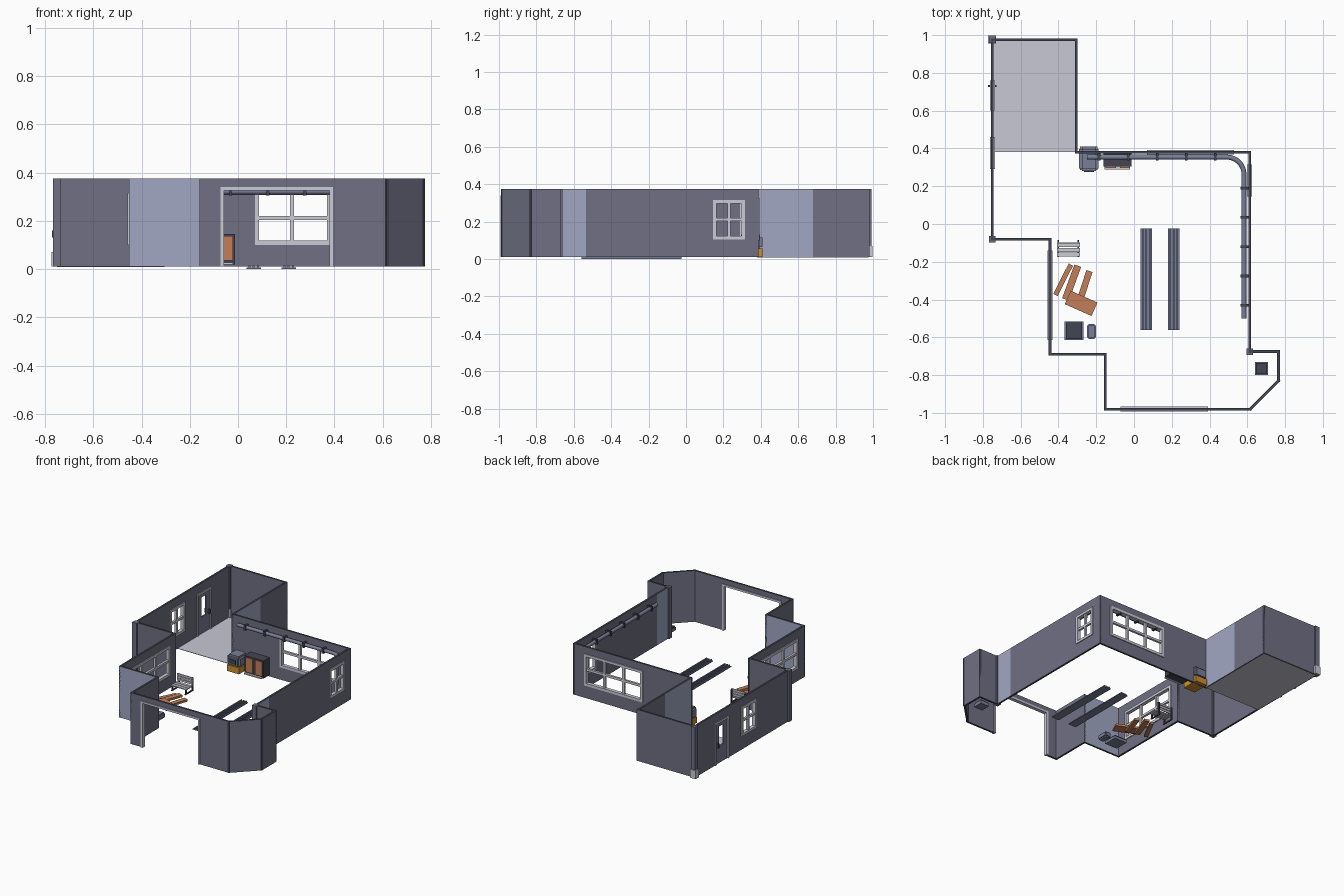
import bpy, bmesh
from math import radians, atan2
from mathutils import Matrix, Vector

default_cube = bpy.data.objects.get("Cube")
if default_cube:
    bpy.data.objects.remove(default_cube)


def make_material(name, red, green, blue):
    material = bpy.data.materials.new(name)
    material.use_nodes = True
    material.diffuse_color = (red, green, blue, 1)
    shader = material.node_tree.nodes["Principled BSDF"]
    shader.inputs["Base Color"].default_value = (red, green, blue, 1)
    return material


slate = make_material("slate_wall", .16, .162, .23)
blue = make_material("pale_blue_wall", .36, .39, .55)
trim = make_material("light_trim", .6, .6, .68)
floor_grey = make_material("floor_grey", .58, .58, .66)
dark = make_material("dark_metal", .055, .06, .085)
steel = make_material("blue_steel", .19, .21, .32)
rust = make_material("orange_wood", .55, .21, .1)
amber = make_material("amber_panel", .62, .28, .03)

BASE, TOP, THICK = .01, .375, .014


def finish(name, bm, materials):
    bmesh.ops.recalc_face_normals(bm, faces=bm.faces)
    mesh = bpy.data.meshes.new(name)
    bm.to_mesh(mesh)
    bm.free()
    for material in materials:
        mesh.materials.append(material)
    obj = bpy.data.objects.new(name, mesh)
    bpy.context.collection.objects.link(obj)
    return obj


def box(name, low, high, material, bevel=0, matrix=None):
    low, high = Vector(low), Vector(high)
    bm = bmesh.new()
    bmesh.ops.create_cube(bm, size=1)
    bmesh.ops.scale(bm, vec=high - low, verts=bm.verts)
    bmesh.ops.translate(bm, vec=(low + high) / 2, verts=bm.verts)
    if bevel:
        bmesh.ops.bevel(bm, geom=bm.edges[:], offset=bevel, segments=2, affect='EDGES')
    if matrix:
        bm.transform(matrix)
    return finish(name, bm, [material])


def frame_of(start, end):
    # Local x runs along the wall, y across it, z up
    run = Vector(end) - Vector(start)
    matrix = Matrix.Translation((*start, 0)) @ Matrix.Rotation(atan2(run.y, run.x), 4, 'Z')
    return matrix, run.length


def wall(name, start, end, opening=None, patch=None):
    # A grid with the opening left out, thickened afterwards
    matrix, length = frame_of(start, end)
    stops, levels = {-THICK / 2, length + THICK / 2}, {BASE, TOP}
    if opening:
        stops.update(opening[:2])
        levels.update(opening[2:])
    if patch and patch < length:
        stops.add(patch)
    stops, levels = sorted(stops), sorted(levels)
    bm = bmesh.new()
    grid = [[bm.verts.new((s, 0, z)) for z in levels] for s in stops]
    for i in range(len(stops) - 1):
        for j in range(len(levels) - 1):
            s = (stops[i] + stops[i + 1]) / 2
            z = (levels[j] + levels[j + 1]) / 2
            if opening and opening[0] < s < opening[1] and opening[2] < z < opening[3]:
                continue
            face = bm.faces.new((grid[i][j], grid[i + 1][j], grid[i + 1][j + 1], grid[i][j + 1]))
            face.material_index = 1 if patch and s < patch else 0
    bm.transform(matrix)
    obj = finish(name, bm, [slate, blue, dark])
    solid = obj.modifiers.new("thickness", 'SOLIDIFY')
    solid.thickness, solid.offset, solid.material_offset_rim = THICK, 0, 2
    return matrix


def casing(name, matrix, opening, columns=1, rows=1, sill=True, width=.018):
    # Rim around an opening plus evenly spaced glazing bars
    a, b, low, high = opening
    depth = .013
    for side, s in (("start", a), ("end", b - width)):
        box(name + "_jamb_" + side, (s, -depth, low), (s + width, depth, high), trim, 0, matrix)
    box(name + "_head", (a, -depth, high - width), (b, depth, high), trim, 0, matrix)
    if sill:
        box(name + "_sill", (a, -depth, low), (b, depth, low + width), trim, 0, matrix)
    bar = .008
    for i in range(1, columns):
        s = a + (b - a) * i / columns
        box(name + "_mullion", (s - bar, -bar, low), (s + bar, bar, high), trim, 0, matrix)
    for i in range(1, rows):
        z = low + (high - low) * i / rows
        box(name + "_rail", (a, -bar, z - bar), (b, bar, z + bar), trim, 0, matrix)


# Wall outline
west, annex, east, nook = -.75, -.305, .612, .765
north, mid, south, step = .975, .38, -.98, -.69
bay, porch = -.445, -.152

wall("annex_back_wall", (west, north), (annex, north))
wall("annex_side_wall", (annex, mid), (annex, north), patch=.3)
back_window = (.375, .835, .1, .325)
casing("back_window", wall("back_wall", (annex, mid), (east, mid), back_window), back_window, 3, 2)
side_window = (.82, .99, .105, .315)
casing("side_window", wall("side_wall", (east, -.675), (east, mid), side_window, patch=.14), side_window, 2, 2)
wall("nook_back_wall", (east, -.675), (nook, -.675))
wall("nook_side_wall", (nook, -.675), (nook, -.83))
wall("nook_angled_wall", (nook, -.83), (.615, south))
entry = (.08, .545, BASE, .34)
casing("entry", wall("front_wall", (porch, south), (.615, south), entry), entry, sill=False, width=.014)
wall("porch_side_wall", (porch, south), (porch, step))
wall("porch_front_wall", (bay, step), (porch, step), patch=1)
bay_window = (.075, .55, .1, .315)
casing("bay_window", wall("bay_wall", (bay, step), (bay, -.08), bay_window), bay_window, 3, 2)
wall("bay_return_wall", (west, -.08), (bay, -.08))

# Long left wall in two lengths, one for the window and one for the door
left_window = (.37, .54, .105, .315)
casing("left_window", wall("left_front_wall", (west, -.08), (west, .53), left_window), left_window, 2, 2)
door = (.07, .23, BASE, .31)
door_matrix = wall("left_back_wall", (west, .53), (west, north), door)
casing("door", door_matrix, door, sill=False, width=.014)
for part, a, b, low, high in (("hinge_side", .08, .125, BASE, .3), ("latch_side", .175, .22, BASE, .3),
                              ("lower", .125, .175, BASE, .13), ("upper", .125, .175, .27, .3)):
    box("door_" + part, (a, -.005, low), (b, .005, high), steel, 0, door_matrix)
box("door_handle", (.195, -.022, .13), (.207, .022, .16), dark, 0, door_matrix)

# Corner posts and floor
for x, y in ((west, north), (west, -.08), (east, -.677)):
    box("corner_post", (x - .017, y - .017, BASE), (x + .017, y + .017, TOP), slate)
box("post_foot", (west - .023, north - .02, BASE), (west + .02, north + .022, .07), trim)
box("annex_floor", (west, mid, .009), (annex, north, .012), floor_grey)

# Ceiling pipe bent round the corner, with clamps
curve = bpy.data.curves.new("ceiling_pipe", 'CURVE')
curve.dimensions, curve.bevel_depth, curve.bevel_resolution = '3D', .013, 2
curve.use_fill_caps = True
spline = curve.splines.new('BEZIER')
spline.bezier_points.add(3)
px, py, pz, bend = .582, .354, .322, .09
path = ((-.25, py), (px - bend, py), (px, py - bend), (px, -.5))
for point, (x, y) in zip(spline.bezier_points, path):
    point.co = (x, y, pz)
    point.handle_left_type = point.handle_right_type = 'VECTOR'
for i, shift in ((1, Vector((bend * .55, 0, 0))), (2, Vector((0, bend * .55, 0)))):
    point = spline.bezier_points[i]
    point.handle_left_type = point.handle_right_type = 'FREE'
    sign = 1 if i == 1 else -1
    point.handle_right = point.co + shift * (1 if i == 1 else -1)
    point.handle_left = point.co - shift * (1 if i == 1 else -1)
curve.materials.append(steel)
pipe = bpy.data.objects.new("ceiling_pipe", curve)
bpy.context.collection.objects.link(pipe)
for i in range(5):
    x, y = -.185 + i * .154, .19 - i * .155
    box("back_clamp", (x - .007, py - .017, pz - .017), (x + .007, mid, pz + .017), dark)
    box("side_clamp", (px - .017, y - .007, pz - .017), (east, y + .007, pz + .017), dark)

# Two floor tracks with raised ribs
for x in (.035, .18):
    box("floor_track", (x, -.56, 0), (x + .06, -.025, .006), steel)
    for shift in (.008, .026, .044):
        box("track_rib", (x + shift, -.56, .006), (x + shift + .008, -.025, .014), steel)

# Slatted bench
for x in (-.405, -.298):
    box("bench_foot", (x, -.175, BASE), (x + .008, -.085, .018), dark)
    box("bench_post", (x, -.1, BASE), (x + .008, -.088, .105), dark)
    box("bench_leg", (x, -.17, BASE), (x + .008, -.16, .045), dark)
for i in range(3):
    box("seat_slat", (-.408, -.172 + i * .025, .045), (-.287, -.152 + i * .025, .052), trim)
    box("back_slat", (-.408, -.106, .06 + i * .018), (-.287, -.098, .073 + i * .018), trim)

# Loose planks
for x, y, length, width, angle, z in ((-.375, -.295, .18, .026, 63, BASE), (-.33, -.31, .19, .038, 70, .02),
                                      (-.262, -.33, .17, .034, 72, .015), (-.28, -.42, .155, .078, -24, .035)):
    place = Matrix.Translation((x, y, z)) @ Matrix.Rotation(radians(angle), 4, 'Z')
    box("plank", (-length / 2, -width / 2, 0), (length / 2, width / 2, .015), rust, 0, place)

# Low crates and stool
for x, y, size in ((-.317, -.565, .05), (.675, -.765, .035)):
    box("crate_tray", (x - size, y - size, BASE), (x + size, y + size, .03), steel)
    box("crate_lid", (x - size * .85, y - size * .85, .03), (x + size * .85, y + size * .85, .04), dark)
box("stool", (-.25, -.61, BASE), (-.2, -.53, .05), steel, .008)

# Heater set through the back wall
box("heater_body", (-.29, .28, .05), (-.187, .41, .13), steel, .014)
box("heater_base", (-.285, .285, BASE), (-.192, .41, .055), amber)
box("heater_vent", (-.265, .275, .075), (-.212, .282, .105), dark)

# Cabinet with wooden doors
box("cabinet", (-.162, .305, .02), (-.012, mid, .145), dark)
for x in (-.15, -.075):
    box("cabinet_door", (x, .297, .035), (x + .055, .306, .138), rust)
box("cabinet_shelf", (-.155, .288, .02), (-.02, .305, .028), trim)
